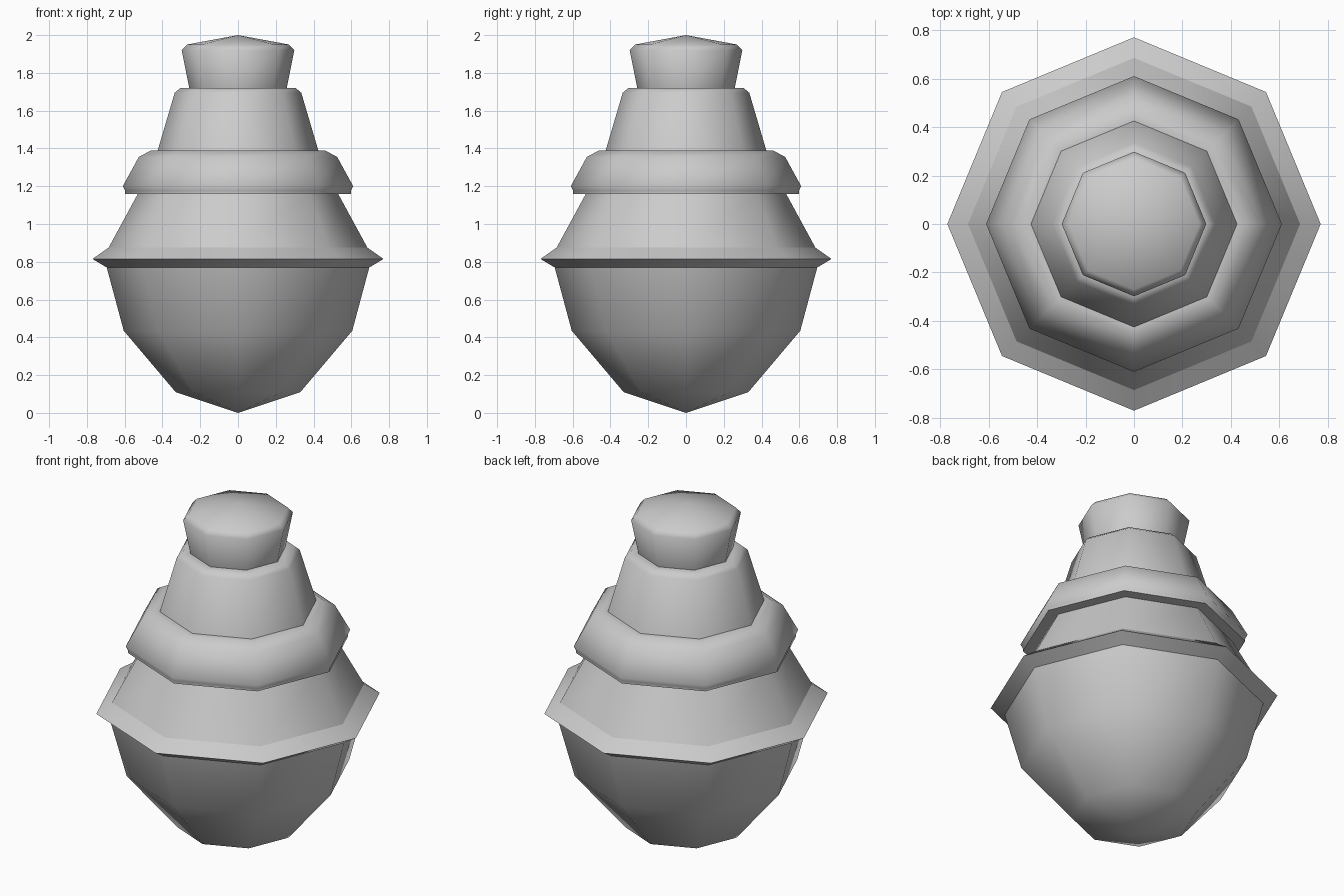
import bpy
import bmesh
from math import cos, sin, pi, radians

SIDES = 8

if "Cube" in bpy.data.objects:
    bpy.data.objects.remove(bpy.data.objects["Cube"], do_unlink=True)

# Single plain material
grey = bpy.data.materials.new("light_grey")
grey.use_nodes = True
grey.diffuse_color = (0.6, 0.6, 0.6, 1)
grey.node_tree.nodes["Principled BSDF"].inputs["Base Color"].default_value = (0.6, 0.6, 0.6, 1)


def ring(bm, radius, z):
    """One octagon of vertices, or a single pole vertex."""
    if radius == 0:
        return [bm.verts.new((0, 0, z))]
    angles = [2 * pi * i / SIDES for i in range(SIDES)]
    return [bm.verts.new((radius * cos(a), radius * sin(a), z)) for a in angles]


def lathe(name, profile):
    """Turn a bottom-to-top (radius, z) profile about the z axis."""
    bm = bmesh.new()
    rings = [ring(bm, r, z) for r, z in profile]
    for low, high in zip(rings, rings[1:]):
        for i in range(SIDES):
            j = (i + 1) % SIDES
            if len(low) == 1:
                bm.faces.new((low[0], high[j], high[i]))
            elif len(high) == 1:
                bm.faces.new((low[i], low[j], high[0]))
            else:
                bm.faces.new((low[i], low[j], high[j], high[i]))
    mesh = bpy.data.meshes.new(name)
    bm.to_mesh(mesh)
    bm.free()
    obj = bpy.data.objects.new(name, mesh)
    bpy.context.collection.objects.link(obj)
    mesh.materials.append(grey)
    bpy.ops.object.select_all(action="DESELECT")
    obj.select_set(True)
    bpy.context.view_layer.objects.active = obj
    bpy.ops.object.shade_smooth_by_angle(angle=radians(62))
    return obj


# Stacked parts; each meets the next along a crisp edge
lathe("lower_bowl", [(0, 0), (0.33, 0.11), (0.605, 0.435), (0.695, 0.77)])
lathe("rim_flange", [(0.695, 0.77), (0.77, 0.815), (0.685, 0.875)])
lathe("waist_cone", [(0.685, 0.875), (0.53, 1.16)])
lathe("collar", [(0.53, 1.16), (0.597, 1.16), (0.597, 1.175), (0.61, 1.2),
                 (0.525, 1.355), (0.46, 1.39), (0.425, 1.39)])
lathe("neck", [(0.425, 1.39), (0.335, 1.695), (0.305, 1.72), (0.258, 1.72)])
lathe("top_knob", [(0.258, 1.72), (0.298, 1.92), (0.27, 1.95), (0, 2)])
